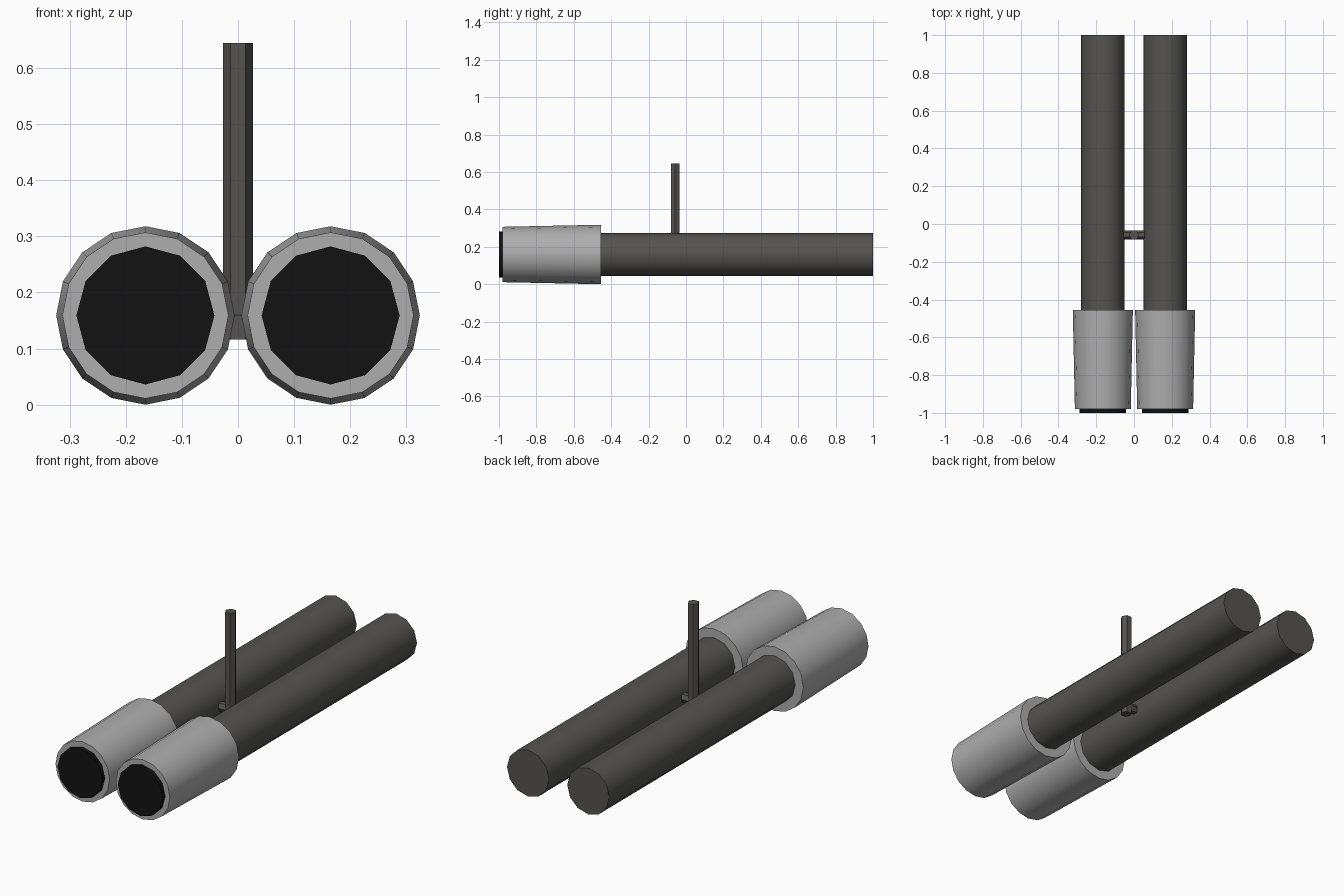
import bpy, math
from mathutils import Vector

if "Cube" in bpy.data.objects:
    bpy.data.objects.remove(bpy.data.objects["Cube"])


def material(name, rgb):
    m = bpy.data.materials.new(name)
    m.diffuse_color = (*rgb, 1)
    m.use_nodes = True
    m.node_tree.nodes["Principled BSDF"].inputs["Base Color"].default_value = m.diffuse_color
    return m


DARK = material("dark_metal", (0.09, 0.088, 0.085))
SILVER = material("light_metal", (0.42, 0.42, 0.42))
BLACK = material("black_lens", (0.006, 0.006, 0.006))


def rod(name, start, end, r1, r2, sides, mat, spin=0.0, smooth=True):
    """Capped cone or cylinder running from start to end."""
    a, b = Vector(start), Vector(end)
    bpy.ops.mesh.primitive_cone_add(vertices=sides, radius1=r1, radius2=r2,
                                    depth=(b - a).length)
    ob = bpy.context.object
    ob.name = name
    turn = Vector((0, 0, 1)).rotation_difference(b - a).to_matrix().to_4x4()
    ob.data.transform(turn)
    ob.location = (a + b) / 2
    if spin:
        ob.rotation_euler.z = spin
    ob.data.materials.append(mat)
    if smooth:
        bpy.ops.object.shade_smooth_by_angle(angle=math.radians(40))
    return ob


X, Z = 0.165, 0.159
for side, s in (("left", -1), ("right", 1)):
    x = s * X
    # long barrel, tapered sleeve and dark front disc
    rod(side + "_barrel", (x, -0.47, Z), (x, 1.0, Z), 0.115, 0.115, 12, DARK)
    rod(side + "_sleeve", (x, -0.98, Z), (x, -0.455, Z), 0.148, 0.159, 16, SILVER)
    rod(side + "_front_disc", (x, -1.0, Z), (x, -0.97, Z), 0.123, 0.123, 12, BLACK)

# hexagonal upright post and the cross bar joining the barrels
rod("post", (0, -0.058, 0.116), (0, -0.058, 0.645), 0.0265, 0.0265, 6, DARK,
    spin=math.radians(30), smooth=False)
rod("cross_bar", (-0.07, -0.058, 0.16), (0.07, -0.058, 0.16), 0.0235, 0.0235, 6, DARK,
    smooth=False)
